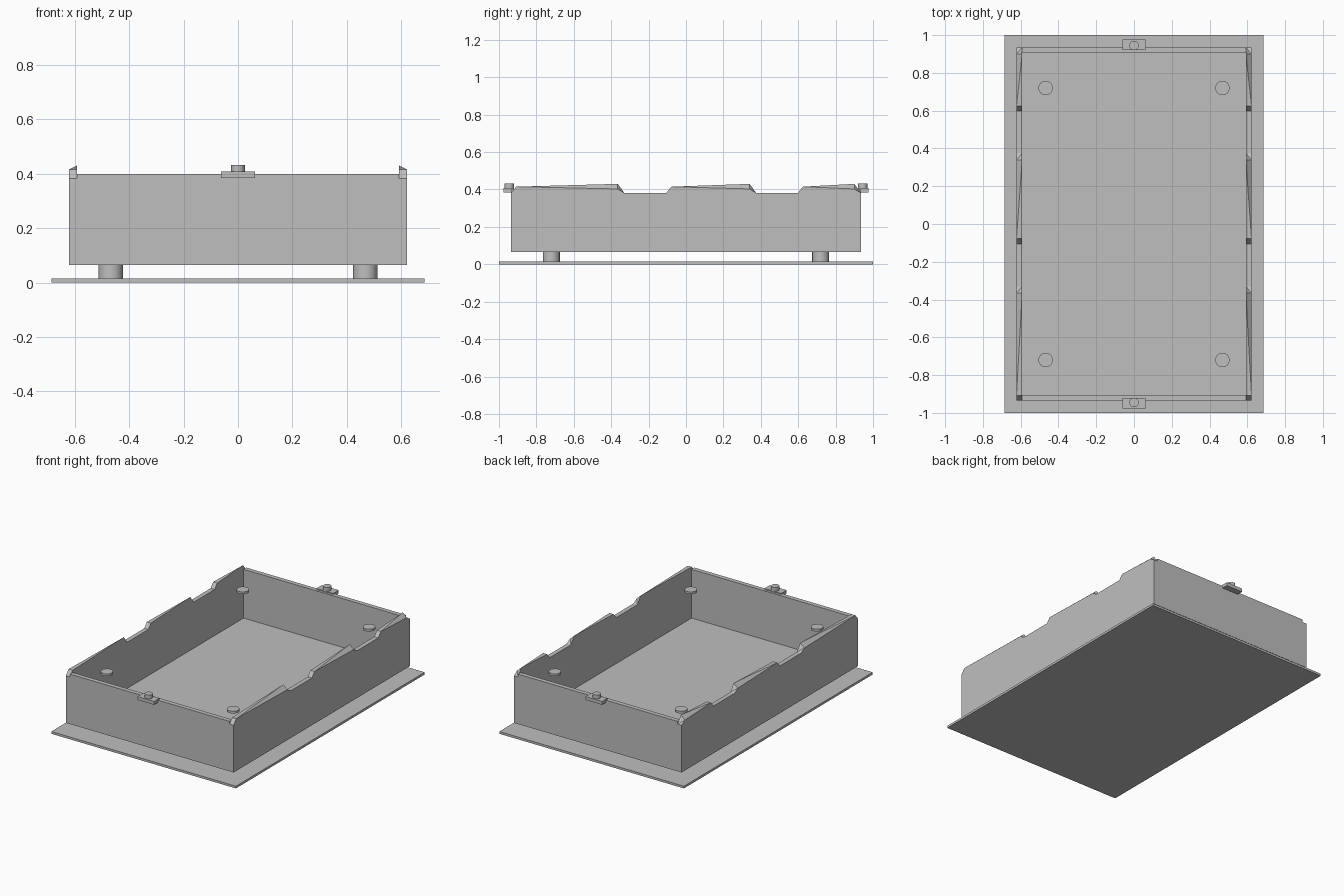
import bpy, bmesh
from mathutils import Vector

cube = bpy.data.objects.get("Cube")
if cube:
    bpy.data.objects.remove(cube, do_unlink=True)

grey = bpy.data.materials.new("plain grey")
grey.use_nodes = True
colour = (0.52, 0.52, 0.52, 1)
grey.diffuse_color = colour
grey.node_tree.nodes["Principled BSDF"].inputs["Base Color"].default_value = colour


def finish(name, bm):
    bmesh.ops.recalc_face_normals(bm, faces=bm.faces)
    mesh = bpy.data.meshes.new(name)
    bm.to_mesh(mesh)
    bm.free()
    mesh.materials.append(grey)
    obj = bpy.data.objects.new(name, mesh)
    bpy.context.collection.objects.link(obj)
    return obj


def box(name, low, high):
    low, high = Vector(low), Vector(high)
    bm = bmesh.new()
    bmesh.ops.create_cube(bm, size=1)
    for v in bm.verts:
        v.co = (low + high) / 2 + v.co * (high - low)
    return finish(name, bm)


def cylinder(name, x, y, z0, z1, radius):
    bm = bmesh.new()
    bmesh.ops.create_cone(bm, cap_ends=True, segments=32, radius1=radius,
                          radius2=radius, depth=z1 - z0)
    bmesh.ops.translate(bm, verts=bm.verts, vec=(x, y, (z0 + z1) / 2))
    obj = finish(name, bm)
    for p in obj.data.polygons:
        p.use_smooth = abs(p.normal.z) < 0.5


OUT_X, OUT_Y, WALL = 0.622, 0.935, 0.03
IN_X, IN_Y = OUT_X - WALL, OUT_Y - WALL
FLOOR, FLOOR_TOP, RIM, DIP = 0.065, 0.073, 0.4, 0.382

# Base plate and tray floor
box("base_plate", (-0.685, -1, 0), (0.685, 1, 0.015))
box("tray_floor", (-IN_X, -IN_Y, FLOOR), (IN_X, IN_Y, FLOOR_TOP))

# Side walls: each station is y, inner top height, outer top height
stations = []
for start, end in ((-OUT_Y, -0.33), (-0.105, 0.375), (0.598, OUT_Y)):
    stations += [(start, DIP, DIP), (start + 0.027, 0.415, 0.415),
                 (end - 0.035, 0.43, 0.403), (end, DIP, DIP)]


def side_wall(name, side):
    bm = bmesh.new()
    rings = []
    for y, inner, outer in stations:
        points = ((IN_X, FLOOR), (IN_X, inner), (OUT_X, outer), (OUT_X, FLOOR))
        rings.append([bm.verts.new((side * x, y, z)) for x, z in points])
    for a, b in zip(rings, rings[1:]):
        for i in (0, 2, 3):
            j = (i + 1) % 4
            bm.faces.new((a[i], a[j], b[j], b[i]))
        # Twisted top split into a level facet and a steep facet
        bm.faces.new((a[1], a[2], b[1]))
        bm.faces.new((a[2], b[2], b[1]))
    bm.faces.new(rings[0])
    bm.faces.new(rings[-1])
    finish(name, bm)


side_wall("left_wall", 1)
side_wall("right_wall", -1)

# End walls, each with a tab and a pin
for name, s in (("front", -1), ("back", 1)):
    def span(a, b):
        return sorted((s * a, s * b))
    y0, y1 = span(IN_Y, OUT_Y)
    box(name + "_wall", (-IN_X, y0, FLOOR), (IN_X, y1, RIM))
    y0, y1 = span(0.92, 0.977)
    box(name + "_tab", (-0.062, y0, 0.385), (0.062, y1, 0.408))
    cylinder(name + "_pin", 0, s * 0.945, 0.4, 0.433, 0.025)

    # Feet below the tray and loose washers near the rim
    for side, x in (("left", 0.468), ("right", -0.468)):
        cylinder(f"{name}_{side}_foot", x, s * 0.72, 0.015, FLOOR, 0.045)
        cylinder(f"{name}_{side}_washer", x, s * 0.72, 0.355, 0.37, 0.038)
